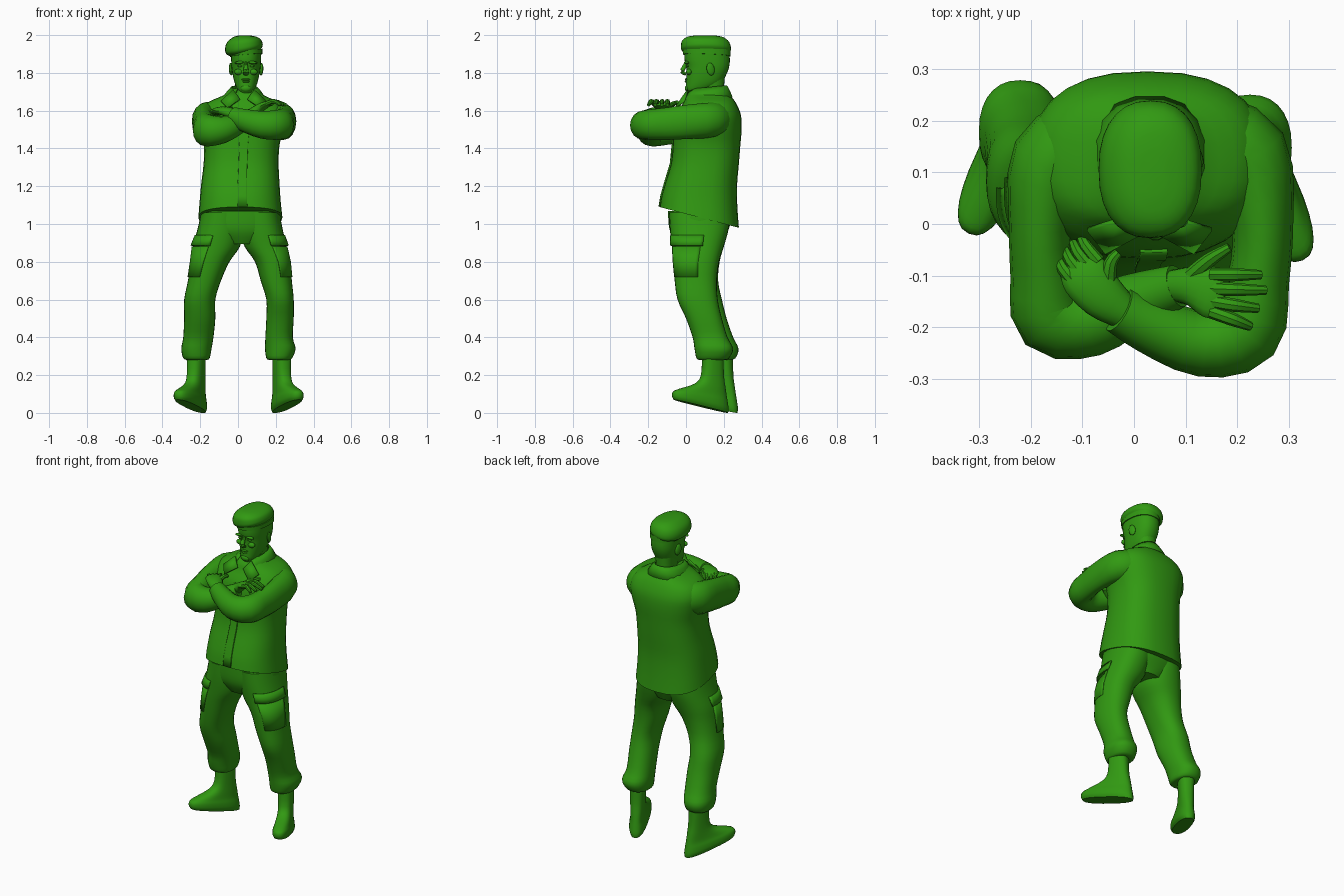
import bpy, bmesh, math
from mathutils import Vector, Matrix

green = bpy.data.materials.new("army green")
green.diffuse_color = (0.031, 0.32, 0.006, 1)


def finish(name, bm, thick=0):
    bmesh.ops.recalc_face_normals(bm, faces=bm.faces)
    me = bpy.data.meshes.new(name)
    bm.to_mesh(me)
    bm.free()
    me.materials.append(green)
    ob = bpy.data.objects.new(name, me)
    bpy.context.collection.objects.link(ob)
    if thick:
        m = ob.modifiers.new("thickness", 'SOLIDIFY')
        m.thickness, m.offset = thick, 0
    return ob


def smooth(rows, k=3):
    """Catmull-Rom through rows of numbers."""
    out, n = [], len(rows)
    for i in range(n - 1):
        a, b, c, d = rows[max(i - 1, 0)], rows[i], rows[i + 1], rows[min(i + 2, n - 1)]
        for j in range(k):
            t = j / k
            out.append([0.5 * (2*q + (r - p)*t + (2*p - 5*q + 4*r - s)*t*t + (3*q - p - 3*r + s)*t**3)
                        for p, q, r, s in zip(a, b, c, d)])
    return out + [list(rows[-1])]


def skin(bm, loops, closed=True):
    vs = [[bm.verts.new(p) for p in l] for l in loops]
    n = len(vs[0])
    for a, b in zip(vs, vs[1:]):
        for i in range(n if closed else n - 1):
            j = (i + 1) % n
            bm.faces.new((a[i], a[j], b[j], b[i]))
    if closed:
        bm.faces.new(vs[0])
        bm.faces.new(vs[-1])


def ring(r, a0=0, a1=360, n=28, p=2.3):
    """Ring r = x0, x1, y0, y1, z, tilt along y, tilt along x."""
    x0, x1, y0, y1, z, ty, tx = (list(r) + [0, 0])[:7]
    steps = n if a1 - a0 == 360 else n - 1
    pts = []
    for i in range(n):
        a = math.radians(a0 + (a1 - a0) * i / steps)
        c, s = [math.copysign(abs(v) ** (2 / p), v) for v in (math.cos(a), math.sin(a))]
        pts.append(Vector(((x0 + x1)/2 + c*(x1 - x0)/2, (y0 + y1)/2 + s*(y1 - y0)/2, z + ty*s + tx*c)))
    return pts


def full(rows):
    return [(list(r) + [0, 0])[:7] for r in rows]


def loft(name, rows, p=2.3, mat=Matrix(), k=3):
    bm = bmesh.new()
    skin(bm, [[mat @ v for v in ring(r, p=p)] for r in smooth(full(rows), k)])
    return finish(name, bm)


def shell(name, rows, a0, a1, thick, p=2.3):
    bm = bmesh.new()
    skin(bm, [ring(r, a0, a1, 16, p) for r in rows], False)
    return finish(name, bm, thick)


def at(rows, z, grow=0):
    """Ring of a loft at height z, grown outwards."""
    rows = full(rows)
    for a, b in zip(rows, rows[1:]):
        if a[4] <= z <= b[4]:
            t = (z - a[4]) / (b[4] - a[4])
            r = [u + (v - u) * t for u, v in zip(a, b)]
            return [r[0] - grow, r[1] + grow, r[2] - grow, r[3] + grow] + r[4:]


def tube(name, rows, n=16, k=3):
    """Tube through rows of x, y, z, side radius, upright radius."""
    rows = smooth(rows, k)
    pts = [Vector(r[:3]) for r in rows]
    loops = []
    for i, r in enumerate(rows):
        t = (pts[min(i + 1, len(pts) - 1)] - pts[max(i - 1, 0)]).normalized()
        side = t.cross(Vector((0, 0, 1))).normalized()
        up = side.cross(t)
        loops.append([pts[i] + side * r[3] * math.cos(2*math.pi*j/n) + up * r[4] * math.sin(2*math.pi*j/n)
                      for j in range(n)])
    bm = bmesh.new()
    skin(bm, loops)
    return finish(name, bm)


def ball(name, loc, size, rot=(0, 0, 0)):
    bm = bmesh.new()
    bmesh.ops.create_uvsphere(bm, u_segments=14, v_segments=8, radius=1)
    ob = finish(name, bm)
    ob.location, ob.scale, ob.rotation_euler = loc, size, rot


# Jacket with sloping hem
jacket = [(-.21, .235, -.14, .28, 1.035, -.055), (-.203, .226, -.13, .272, 1.12, -.03),
          (-.195, .22, -.11, .27, 1.21, -.01), (-.182, .215, -.08, .28, 1.32), (-.18, .22, -.07, .288, 1.42),
          (-.195, .245, -.065, .295, 1.51), (-.20, .255, -.05, .29, 1.58), (-.165, .22, -.015, .265, 1.64),
          (-.08, .14, .0, .235, 1.68), (-.04, .1, .03, .215, 1.71)]
loft("jacket", jacket, 2.5)
shell("jacket_placket", [at(jacket, z, .002) for z in (1.04, 1.12, 1.21, 1.32, 1.42, 1.51, 1.58)], 268, 276, .008, 2.5)

# Collar and its two points
shell("collar", [(-.09, .15, -.02, .245, 1.655, .015), (-.055, .12, .0, .228, 1.70, .01),
                 (-.035, .10, .02, .215, 1.722, .01)], -62, 242, .008)
for side in (1, -1):
    bm = bmesh.new()
    bm.faces.new([bm.verts.new((.03 + side * x, y, z)) for x, y, z in
                  ((.055, .01, 1.71), (.02, -.02, 1.66), (.085, -.055, 1.615), (.12, -.01, 1.65))])
    finish("collar_point", bm, .01)

# Trousers
loft("trouser_seat", [(-.08, .12, -.05, .19, .895), (-.18, .21, -.08, .215, .95),
                      (-.20, .228, -.092, .235, 1.0), (-.20, .225, -.095, .24, 1.07)])
leg_a = [(-.27, -.165, .11, .23, .28), (-.29, -.15, .09, .262, .29), (-.30, -.14, .075, .278, .34),
         (-.29, -.13, .06, .25, .40), (-.285, -.12, .01, .215, .5), (-.285, -.12, -.03, .19, .6),
         (-.265, -.09, -.05, .17, .7), (-.25, -.045, -.065, .178, .8), (-.24, .01, -.075, .20, .88),
         (-.215, .03, -.085, .225, .97), (-.195, .03, -.09, .235, 1.06)]
leg_b = [(.165, .27, .07, .205, .28), (.15, .287, .055, .228, .29), (.143, .305, .045, .25, .34),
         (.145, .29, .035, .22, .4), (.15, .295, .0, .19, .5), (.15, .295, -.045, .168, .6),
         (.12, .285, -.06, .163, .7), (.09, .275, -.07, .175, .8), (.035, .257, -.075, .20, .88),
         (.01, .237, -.085, .225, .97), (.0, .22, -.09, .235, 1.06)]
for leg, a0, a1 in ((leg_a, 172, 258), (leg_b, -78, 8)):
    loft("trouser_leg", leg)
    shell("cargo_pocket", [at(leg, z, .001) for z in (.72, .8, .88)], a0 + 4, a1 - 4, .008)
    shell("cargo_pocket_flap", [at(leg, z, g) for z, g in ((.885, .009), (.91, .006), (.94, .002))], a0, a1, .008)

# Boots, turned out with toes raised
boot = [(-.043, .043, -.222, .088, .035, -.035), (-.052, .052, -.23, .09, .055, -.033),
        (-.051, .051, -.225, .085, .085, -.028), (-.045, .045, -.19, .08, .108, -.02),
        (-.042, .042, -.10, .072, .145, -.01), (-.042, .042, -.062, .062, .2), (-.046, .046, -.055, .058, .31)]
for x, y, turn in ((-.222, .19, -.44), (.232, .14, .42)):
    loft("boot", boot, 2.5, Matrix.Translation((x, y, 0)) @ Matrix.Rotation(turn, 4, 'Z'))

# Folded sleeves
tube("sleeve_a", [(-.09, .17, 1.56, .08, .085), (-.16, .12, 1.55, .08, .097), (-.18, 0, 1.53, .062, .095),
                  (-.175, -.1, 1.51, .064, .09), (-.16, -.18, 1.495, .073, .085), (-.08, -.187, 1.50, .068, .072),
                  (0, -.15, 1.53, .055, .055), (.085, -.12, 1.58, .042, .038)])
tube("sleeve_b", [(.14, .17, 1.56, .085, .085), (.22, .13, 1.55, .082, .093), (.248, 0, 1.54, .06, .09),
                  (.24, -.11, 1.53, .06, .085), (.215, -.205, 1.525, .073, .08), (.13, -.23, 1.525, .065, .073),
                  (.03, -.195, 1.55, .055, .06), (-.03, -.165, 1.575, .046, .046)])

# Hands resting on the opposite arms
tube("hand_a", [(.07, -.12, 1.58, .03, .03), (.11, -.12, 1.61, .038, .025), (.15, -.132, 1.633, .05, .018),
                (.175, -.14, 1.638, .045, .012)])
for y, tip, x in ((-.098, -.09, .245), (-.125, -.12, .255), (-.15, -.155, .24), (-.17, -.19, .225)):
    tube("finger_a", [(.15, y, 1.637, .013, .013), (.19, (y + tip) / 2 - .004, 1.65, .013, .012),
                      (x, tip - .008, 1.63, .009, .009)], 8)
tube("thumb_a", [(.11, -.1, 1.615, .016, .016), (.145, -.07, 1.635, .014, .014), (.185, -.045, 1.645, .009, .009)], 8)
tube("hand_b", [(-.02, -.17, 1.578, .034, .032), (-.06, -.14, 1.595, .045, .026), (-.095, -.10, 1.6, .048, .02),
                (-.115, -.075, 1.59, .035, .013)])
for dx, dy in ((-.022, -.022), (-.007, -.007), (.008, .008), (.022, .022)):
    tube("finger_b", [(-.09 + dx, -.095 + dy, 1.602, .013, .013), (-.115 + dx, -.065 + dy, 1.595, .012, .012),
                      (-.125 + dx, -.045 + dy, 1.57, .009, .009)], 8)
tube("thumb_b", [(-.05, -.11, 1.6, .016, .015), (-.045, -.075, 1.61, .013, .013), (-.03, -.055, 1.612, .009, .009)], 8)

# Neck and head
loft("neck", [(-.03, .10, .035, .2, 1.63), (-.015, .088, .065, .2, 1.7), (-.02, .1, .06, .205, 1.78)])
loft("head", [(.015, .07, .015, .09, 1.69), (-.003, .087, .0, .13, 1.712), (-.017, .102, .0, .185, 1.745),
              (-.028, .113, .002, .213, 1.79), (-.034, .119, .002, .228, 1.83), (-.036, .122, -.008, .232, 1.87),
              (-.036, .124, -.008, .228, 1.92)])
tube("nose", [(.042, .004, 1.855, .008, .012), (.042, -.01, 1.83, .011, .012), (.042, -.021, 1.806, .016, .012),
              (.042, .0, 1.793, .014, .008)], 10)
ball("upper_lip", (.042, .003, 1.765), (.024, .01, .006))
ball("lower_lip", (.042, .003, 1.754), (.02, .01, .006))
ball("chin", (.042, .008, 1.718), (.028, .014, .018))
for side in (1, -1):
    ball("brow", (.042 + side * .034, .004, 1.855), (.028, .014, .008), (0, side * .1, 0))
    ball("eye", (.042 + side * .032, .008, 1.836), (.014, .008, .006))
    ball("cheek", (.042 + side * .04, .016, 1.805), (.022, .016, .016))
    ball("ear", (.043 + side * .08, .13, 1.82), (.01, .022, .034), (.2, 0, side * .3))

# Beret with a band, puffed to one side
loft("beret_band", [(-.042, .129, -.016, .236, 1.893, -.005, .008), (-.042, .129, -.018, .236, 1.92, 0, .008)])
loft("beret", [(-.045, .122, -.012, .228, 1.908, -.002, .018), (-.064, .13, -.025, .238, 1.922, -.002, .02),
               (-.068, .13, -.027, .236, 1.945, .0, .012), (-.055, .12, -.02, .222, 1.972, 0, .006),
               (-.02, .095, .01, .19, 1.992), (.015, .06, .06, .14, 1.999)])

# Smooth shading that keeps edges sharp
for ob in bpy.data.objects:
    ob.select_set(True)
    bpy.context.view_layer.objects.active = ob
bpy.ops.object.shade_smooth_by_angle(angle=math.radians(40))
